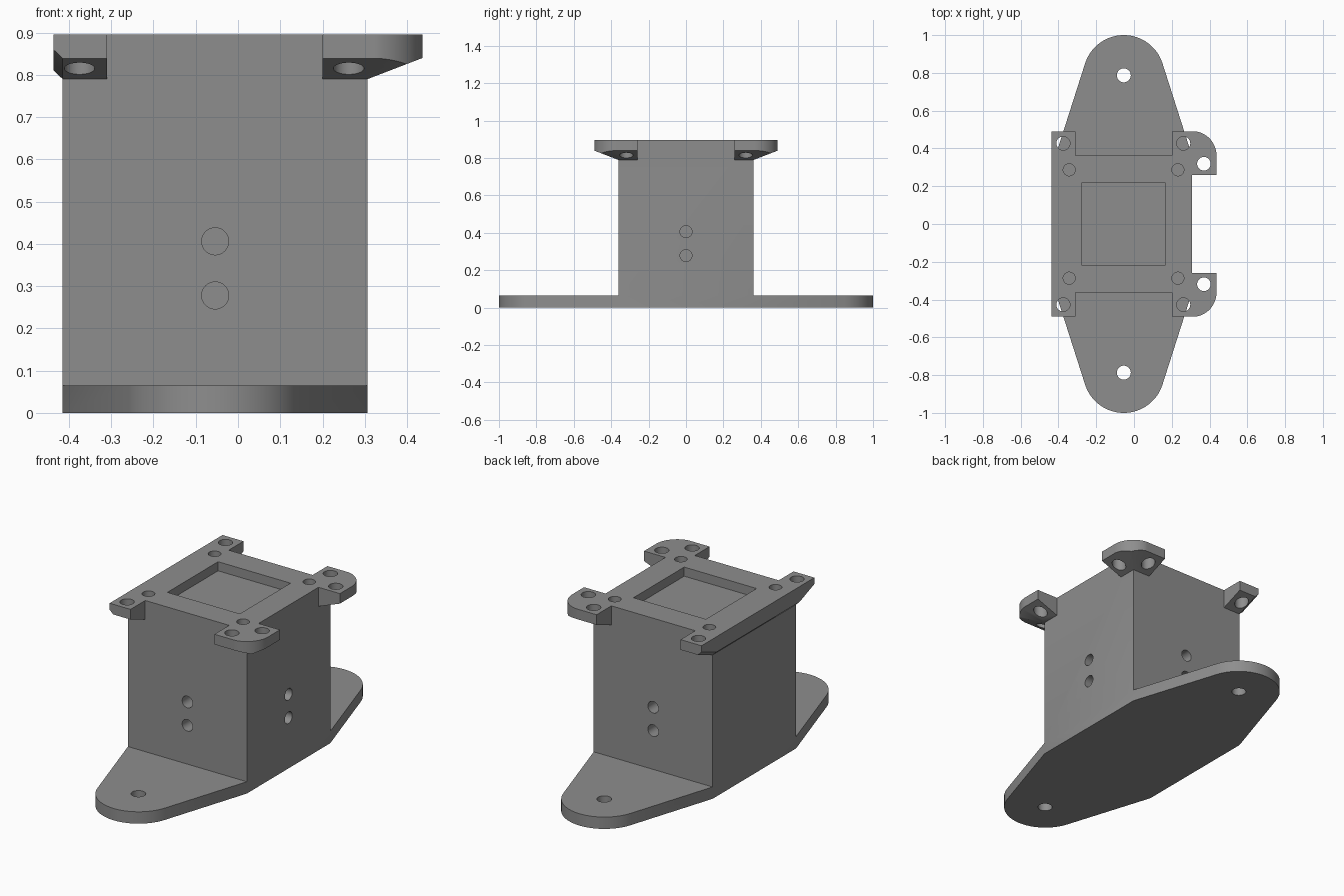
import bpy, bmesh, math
from mathutils import Matrix, Vector

if "Cube" in bpy.data.objects:
    bpy.data.objects.remove(bpy.data.objects["Cube"])

XL, XR, HY, TOP = -0.415, 0.307, 0.362, 0.895   # body walls and height
CX = (XL + XR) / 2
EY, EX, LIP = 0.49, 0.437, -0.437               # reach of the ears and lip
LOW, SLOPE = 0.79, 0.05 / 0.13                  # ear underside

gray = bpy.data.materials.new("gray plastic")
gray.diffuse_color = (0.27, 0.27, 0.27, 1)
gray.use_nodes = True
gray.node_tree.nodes["Principled BSDF"].inputs["Base Color"].default_value = gray.diffuse_color


def finish(name, bm):
    bmesh.ops.recalc_face_normals(bm, faces=bm.faces)
    me = bpy.data.meshes.new(name)
    bm.to_mesh(me)
    bm.free()
    me.materials.append(gray)
    ob = bpy.data.objects.new(name, me)
    bpy.context.collection.objects.link(ob)
    return ob


def slab(name, outline, bottom, top, split=None):
    """Prism on an outline; bottom(x, y) gives the underside height."""
    bm = bmesh.new()
    lo = [bm.verts.new((x, y, bottom(x, y))) for x, y in outline]
    hi = [bm.verts.new((x, y, top)) for x, y in outline]
    n = len(outline)
    bm.faces.new(hi)
    for i in range(n):
        j = (i + 1) % n
        bm.faces.new((lo[i], lo[j], hi[j], hi[i]))
    if split:
        a, b = split
        bm.faces.new(lo[a:b + 1])
        bm.faces.new(lo[b:] + lo[:a + 1])
    else:
        bm.faces.new(lo)
    return finish(name, bm)


def box(name, x0, x1, y0, y1, z0, z1):
    return slab(name, [(x0, y0), (x1, y0), (x1, y1), (x0, y1)], lambda x, y: z0, z1)


def drill(a, b, r):
    """Cylinder cutter from a to b."""
    a, b = Vector(a), Vector(b)
    bm = bmesh.new()
    rot = (b - a).to_track_quat('Z', 'Y').to_matrix().to_4x4()
    bmesh.ops.create_cone(bm, cap_ends=True, segments=40, radius1=r, radius2=r,
                          depth=(b - a).length, matrix=Matrix.Translation((a + b) / 2) @ rot)
    return finish("drill", bm)


def arc(cx, cy, r, a0, a1, n):
    return [(cx + r * math.cos(math.radians(a0 + (a1 - a0) * i / n)),
             cy + r * math.sin(math.radians(a0 + (a1 - a0) * i / n))) for i in range(n + 1)]


def combine(ob, other, op):
    m = ob.modifiers.new(op, 'BOOLEAN')
    m.operation, m.solver, m.object = op, 'EXACT', other
    bpy.context.view_layer.objects.active = ob
    bpy.ops.object.modifier_apply(modifier=m.name)
    bpy.data.objects.remove(other)


# Block body
bracket = box("mounting_bracket", XL, XR, -HY, HY, 0, TOP)

# Base flange with rounded, tapering ends
ends = [(XR, -HY), (XR, HY)] + arc(CX, 0.785, 0.215, 17.7, 162.3, 32)
ends += [(XL, HY), (XL, -HY)] + arc(CX, -0.785, 0.215, 197.7, 342.3, 32)
parts = [slab("base_flange", ends, lambda x, y: 0, 0.065)]

# Lip along the left edge, sloped below
parts.append(slab("left_lip", [(LIP, -HY), (XL, -HY), (XL, HY), (LIP, HY)],
                  lambda x, y: LOW + max(0, XL - x) * 0.95, TOP))

for s in (-1, 1):
    # Left ears
    pts = [(LIP, EY), (XL, EY), (-0.31, EY), (-0.31, HY), (XL, HY), (LIP, HY)]
    parts.append(slab("left_ear", [(x, s * y) for x, y in pts],
                      lambda x, y: LOW + max(0, XL - x) * 0.95 + (abs(y) - HY) * SLOPE,
                      TOP, (1, 4)))
    # Right ears with a rounded corner, two slopes meeting on the diagonal
    pts = [(XR, HY), (0.2, HY), (0.2, EY)] + arc(XR, HY, EX - XR, 90, 0, 20)[0:]
    pts = [p for i, p in enumerate(pts)] + [(EX, 0.26), (XR, 0.26)]
    pts = [(x, s * min(y, EY)) for x, y in pts]
    parts.append(slab("right_ear", pts,
                      lambda x, y: LOW + max(0, x - XR, abs(y) - HY) * SLOPE,
                      TOP, (0, 13)))
for p in parts:
    combine(bracket, p, 'UNION')

# Square pocket in the top
cuts = [box("pocket", -0.275, 0.165, -0.22, 0.22, TOP - 0.05, 1)]
for s in (-1, 1):
    cuts.append(drill((CX, s * 0.787, -0.1), (CX, s * 0.787, 0.2), 0.037))   # flange holes
    for x, y in ((-0.375, 0.427), (0.262, 0.427), (0.37, 0.319)):            # ear holes
        cuts.append(drill((x, s * y, 0.7), (x, s * y, 1), 0.036))
    for x in (-0.343, 0.232):                                               # blind top holes
        cuts.append(drill((x, s * 0.287, 0.74), (x, s * 0.287, 1), 0.032))
# Blind side holes on the front, back and right walls
for z in (0.278, 0.406):
    for s in (-1, 1):
        cuts.append(drill((CX, s * 0.22, z), (CX, s * 0.5, z), 0.032))
    cuts.append(drill((XR - 0.142, 0, z), (XR + 0.1, 0, z), 0.032))
for c in cuts:
    combine(bracket, c, 'DIFFERENCE')

bpy.ops.object.select_all(action='DESELECT')
bracket.select_set(True)
bpy.context.view_layer.objects.active = bracket
bpy.ops.object.shade_smooth_by_angle(angle=math.radians(30))
